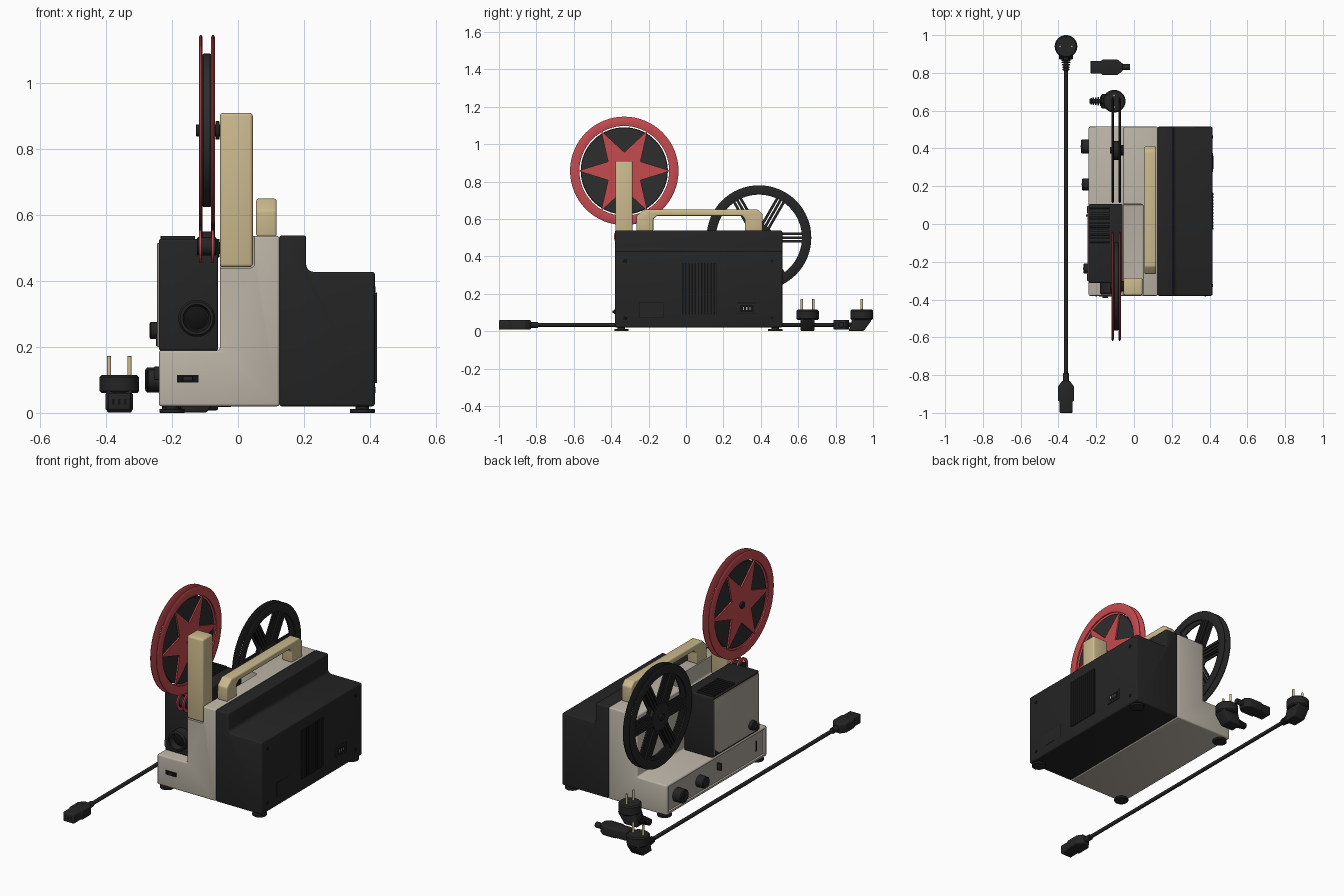
import bpy, bmesh, math
from mathutils import Matrix, Vector

cube = bpy.data.objects.get("Cube")
if cube:
    bpy.data.objects.remove(cube, do_unlink=True)

def material(name, r, g, b):
    m = bpy.data.materials.new(name)
    m.use_nodes = True
    m.diffuse_color = (r, g, b, 1)
    bsdf = next(n for n in m.node_tree.nodes if n.type == 'BSDF_PRINCIPLED')
    bsdf.inputs["Base Color"].default_value = (r, g, b, 1)
    return m

BLACK = material("case_black", .018, .018, .019)
DARK = material("slot_black", .006, .006, .006)
BEIGE = material("beige_metal", .50, .455, .385)
GREY = material("warm_grey_panel", .40, .37, .32)
TAN = material("tan_plastic", .60, .49, .27)
RED = material("red_plastic", .56, .07, .08)
FILM = material("film_charcoal", .026, .026, .026)
BRASS = material("brass", .62, .50, .28)
IDENT = Matrix.Identity(4)
X, Y, Z = (1, 0, 0), (0, 1, 0), (0, 0, 1)
SIDEWAYS, FORWARD = (-1, 0, 0), (0, -1, 0)
parts = []

def finish(name, bm, mat, place):
    bmesh.ops.recalc_face_normals(bm, faces=bm.faces[:])
    bm.transform(place)
    me = bpy.data.meshes.new(name)
    bm.to_mesh(me)
    bm.free()
    me.materials.append(mat)
    ob = bpy.data.objects.new(name, me)
    bpy.context.collection.objects.link(ob)
    parts.append(ob)
    return ob

# Extrude a 2D outline along an axis
def prism(name, pts, axis, lo, hi, mat, bevel=0, place=IDENT):
    def at(a, b, h):
        return {'x': (h, a, b), 'y': (a, h, b), 'z': (a, b, h)}[axis]
    bm = bmesh.new()
    face = bm.faces.new([bm.verts.new(at(a, b, lo)) for a, b in pts])
    new = bmesh.ops.extrude_face_region(bm, geom=[face])["geom"]
    moved = [v for v in new if isinstance(v, bmesh.types.BMVert)]
    bmesh.ops.translate(bm, vec=at(0, 0, hi - lo), verts=moved)
    bmesh.ops.recalc_face_normals(bm, faces=bm.faces[:])
    if bevel:
        edges = [e for e in bm.edges if e.calc_face_angle(0) > .6]
        bmesh.ops.bevel(bm, geom=edges, offset=bevel, segments=3, profile=.5, affect='EDGES')
    return finish(name, bm, mat, place)

def box(name, x, y, z, mat, bevel=0, place=IDENT):
    pts = [(x[0], y[0]), (x[1], y[0]), (x[1], y[1]), (x[0], y[1])]
    return prism(name, pts, 'z', z[0], z[1], mat, bevel, place)

# Turn (radius, height) points around an axis
def lathe(name, profile, centre, axis, mat, closed=False, segs=48, place=IDENT):
    bm = bmesh.new()
    vs = [bm.verts.new((r, 0, h)) for r, h in profile]
    es = [bm.edges.new(p) for p in zip(vs, vs[1:])]
    if closed:
        es.append(bm.edges.new((vs[-1], vs[0])))
    bmesh.ops.spin(bm, geom=vs + es, cent=(0, 0, 0), axis=Z, angle=math.tau, steps=segs)
    bmesh.ops.remove_doubles(bm, verts=bm.verts[:], dist=1e-5)
    turn = Vector(Z).rotation_difference(Vector(axis)).to_matrix().to_4x4()
    return finish(name, bm, mat, place @ Matrix.Translation(centre) @ turn)

def disc(name, r, h, centre, axis, mat, segs=32, place=IDENT):
    c = min(r, h) * .12
    profile = [(0, 0), (r - c, 0), (r, c), (r, h - c), (r - c, h), (0, h)]
    lathe(name, profile, centre, axis, mat, segs=segs, place=place)

def cut(ob, cutter):
    cutter.hide_render = True
    mod = ob.modifiers.new("cut", 'BOOLEAN')
    mod.operation, mod.solver, mod.object = 'DIFFERENCE', 'EXACT', cutter
    bpy.context.view_layer.objects.active = ob
    bpy.ops.object.modifier_apply(modifier=mod.name)
    parts.remove(cutter)
    bpy.data.objects.remove(cutter, do_unlink=True)

# Main case: beige mechanism side and black motor side
body = prism("beige_body", [(-.24, .02), (.126, .02), (.126, .537), (-.055, .537), (-.055, .19), (-.24, .19)],
             'y', -.38, .515, BEIGE, .008)
cut(body, box("step_cutter", (-.2, .05), (-.6, .105), (.44, .7), BEIGE, .012))
cut(body, box("side_recess_cutter", (-.3, -.228), (-.362, .497), (.035, .178), BEIGE))
box("side_panel", (-.229, -.225), (-.362, .497), (.035, .178), GREY)
prism("black_case", [(.125, .02), (.415, .02), (.415, .428), (.22, .428), (.207, .441), (.207, .538), (.125, .538)],
      'y', -.38, .515, BLACK, .008)
for x in (-.2, .377):
    for y in (-.345, .477):
        disc("foot_pad", .038, .012, (x, y, 0), Z, BLACK)
        disc("foot_stem", .02, .014, (x, y, .01), Z, BLACK)

# Motor side details: vent ribs, power socket, screws, hatch
box("vent_back", (.414, .417), (-.03, .167), (.09, .365), DARK)
for i in range(12):
    y = -.03 + i * .0168
    box("vent_rib", (.414, .421), (y, y + .009), (.09, .365), BLACK)
box("power_socket_frame", (.414, .419), (.275, .375), (.092, .15), BLACK, .002)
box("power_socket_hole", (.415, .42), (.29, .36), (.102, .14), DARK)
for y in (.307, .325, .343):
    box("socket_pin", (.418, .422), (y - .003, y + .003), (.114, .13), GREY)
for y in (-.325, .46):
    for z in (.07, .375):
        disc("case_screw", .009, .004, (.413, y, z), X, DARK, 16)
box("hatch_edge", (.414, .4155), (-.25, -.12), (.07, .152), DARK)
box("hatch_panel", (.414, .416), (-.248, -.122), (.072, .15), BLACK)

# Front slide switch
box("switch_slot", (-.185, -.12), (-.384, -.378), (.092, .115), DARK)
box("switch_slider", (-.168, -.138), (-.392, -.38), (.096, .111), BLACK, .002)

# Lamp house with lens, side plate and top grille
box("lamp_house", (-.24, -.06), (-.312, .105), (.188, .528), BLACK, .008)
box("lamp_house_plate", (-.245, -.238), (-.303, .096), (.2, .515), GREY, .002)
for y, d in ((-.3, .035), (.093, -.035)):
    prism("plate_corner", [(y, .203), (y + d, .203), (y, .203 + abs(d))], 'x', -.248, -.244, BLACK)
for i in range(10):
    y = -.1 + i * .02
    box("grille_slat", (-.235, -.13), (y, y + .011), (.526, .537), BLACK, .002)
lathe("lens_barrel", [(.056, 0), (.056, .055), (.05, .063), (.042, .063), (.036, .03), (0, .03)],
      (-.125, -.31, .287), FORWARD, BLACK)
lathe("lens_glass", [(.034, 0), (.025, .006), (0, .009)], (-.125, -.34, .287), FORWARD, DARK)

# Control knobs and levers
for y, z, r, x in ((.41, .1, .038, -.28), (.21, .1, .032, -.275), (-.235, .25, .026, -.267)):
    disc("control_knob", r, -.225 - x, (-.225, y, z), SIDEWAYS, BLACK, 24)
    box("knob_grip", (x - .002, x + .02), (y - .006, y + .006), (z - r * .8, z + r * .8), BLACK, .002)
box("side_lever", (-.255, -.222), (.04, .05), (.1, .14), BLACK, .002)
box("side_slot", (-.2295, -.227), (-.305, -.295), (.07, .13), DARK)

# Reel arm tower and carrying handle
box("reel_tower", (-.055, .045), (-.378, -.285), (.442, .91), TAN, .01)
prism("carry_handle", [(-.265, .535), (-.265, .615), (-.225, .65), (.385, .65), (.41, .625), (.41, .535),
                       (.315, .535), (.315, .6), (.3, .617), (-.155, .617), (-.175, .6), (-.175, .535)],
      'x', .055, .117, TAN, .007)

# Reels: paired flanges with spokes, a core and a spindle
def polar(r, deg, side=0):
    a = math.radians(deg)
    return r * math.cos(a) - side * math.sin(a), r * math.sin(a) + side * math.cos(a)

def reel(label, y, z, r, mat, star):
    place = Matrix.Translation((0, y, z))
    ri = r - .05
    half = [(ri, .004), (ri + .008, .006), (r - .008, .006), (r, .002)]
    ring = [(a, -h) for a, h in half] + half[::-1]
    for x in (-.113, -.076):
        lathe(label + "_rim", ring, (x, 0, 0), X, mat, True, 64, place)
        if star:
            pts = [polar(ri + .008 if i % 2 == 0 else .1, i * 30) for i in range(12)]
            prism(label + "_star", pts, 'x', x - .004, x + .004, mat, 0, place)
            continue
        disc(label + "_hub", .075, .008, (x - .004, 0, 0), X, mat, 48, place)
        for i in range(6):
            for s in (-.02, 0, .02):
                pts = [polar(d, i * 60, s + w) for d, w in
                       ((.06, -.007), (ri + .006, -.007), (ri + .006, .007), (.06, .007))]
                prism(label + "_spoke", pts, 'x', x - .004, x + .004, mat, 0, place)
    disc(label + "_core", .05, .036, (-.112, 0, 0), X, mat, 32, place)
    disc(label + "_spindle", .018, .09, (-.128, 0, 0), X, BLACK, 24, place)
    disc(label + "_spindle_collar", .028, .012, (-.068, 0, 0), X, BLACK, 24, place)

reel("supply_reel", -.33, .857, .29, RED, True)
disc("film_roll", .233, .026, (-.1075, -.33, .857), X, FILM, 64)
reel("takeup_reel", .39, .5, .28, BLACK, False)

# Film guide below the supply reel
for x in (-.115, -.077):
    lathe("guide_loop", [(.034, -.004), (.05, -.004), (.05, .004), (.034, .004)], (x, -.335, .505), X, RED, True)
disc("guide_roller", .028, .06, (-.125, -.335, .505), X, BLACK)

# Power cords: round plugs, ribbed reliefs and appliance connectors
def plug(place):
    disc("plug_disc", .06, .055, (0, 0, .06), Z, BLACK, 40, place)
    prism("plug_grip", [(-.07, .001), (.01, .001), (.05, .055), (.05, .07), (-.05, .07)],
          'x', -.038, .038, BLACK, .006, place)
    for x in (-.031, .031):
        disc("plug_pin", .0065, .06, (x, 0, .112), Z, BRASS, 16, place)
    for i in range(5):
        disc("plug_relief_rib", .024 - .0015 * i, .008, (0, -.068 - .0125 * i, .034), FORWARD, BLACK, 20, place)
    disc("plug_relief_core", .013, .075, (0, -.055, .034), FORWARD, BLACK, 20, place)

def connector(place):
    half = [(.034, 0), (.034, .06), (.042, .065), (.042, .14), (.02, .17)]
    outline = half + [(-x, y) for x, y in reversed(half)]
    prism("cord_connector", outline, 'z', .008, .06, BLACK, .005, place)
    disc("connector_neck", .016, .05, (0, .16, .034), Y, BLACK, 20, place)
    for x in (-.018, 0, .018):
        box("connector_slot", (x - .004, x + .004), (-.001, .002), (.026, .042), DARK, 0, place)

quarter = Matrix.Rotation(-math.pi / 2, 4, 'Z')
plug(Matrix.Translation((-.36, .94, 0)))
connector(Matrix.Translation((-.36, -1, 0)))
plug(Matrix.Translation((-.105, .65, 0)) @ quarter)
connector(Matrix.Translation((-.23, .83, 0)) @ quarter)
disc("power_cable", .0105, 1.65, (-.36, -.81, .034), Y, BLACK, 16)

# Smooth shading with crisp edges
bpy.context.view_layer.update()
bpy.ops.object.select_all(action='DESELECT')
for ob in parts:
    ob.select_set(True)
bpy.context.view_layer.objects.active = body
bpy.ops.object.shade_smooth_by_angle(angle=math.radians(35))
